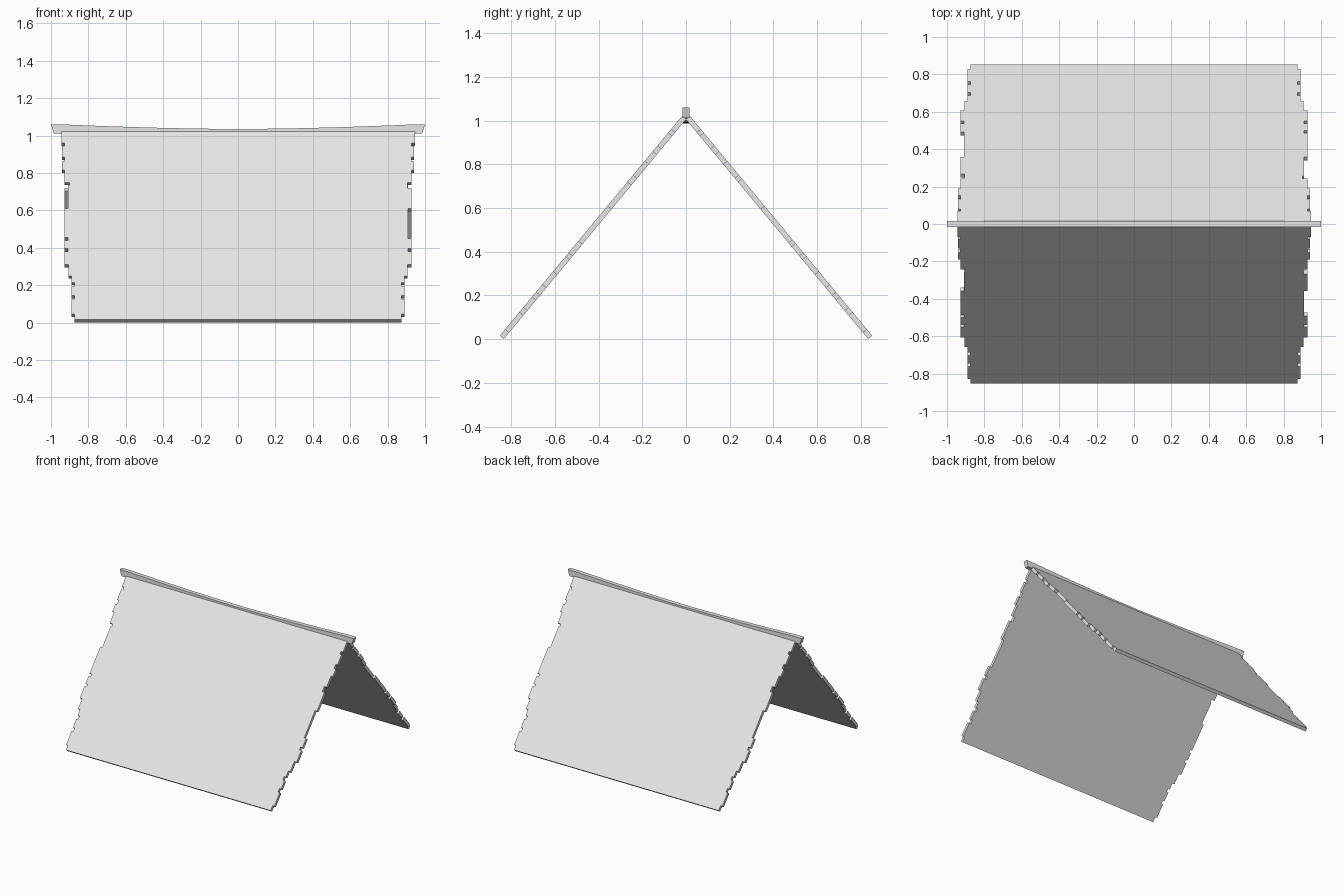
import bpy
import bmesh
from math import pi
from mathutils import Matrix, Vector

cube = bpy.data.objects.get("Cube")
if cube:
    bpy.data.objects.remove(cube)

grey = bpy.data.materials.new("pale_grey")
grey.use_nodes = True
grey.diffuse_color = (0.8, 0.8, 0.8, 1)
grey.node_tree.nodes["Principled BSDF"].inputs["Base Color"].default_value = (0.8, 0.8, 0.8, 1)

FOOT_Y, FOOT_Z, TOP_Z = -0.852, 0.016, 1.022
SLOPE = 1.205
THICK = 0.024


def extruded(name, outline, offset):
    """Solid made by sweeping a closed outline along an offset."""
    bm = bmesh.new()
    face = bm.faces.new([bm.verts.new(p) for p in outline])
    swept = bmesh.ops.extrude_face_region(bm, geom=[face])["geom"]
    bmesh.ops.translate(bm, vec=offset, verts=[v for v in swept if isinstance(v, bmesh.types.BMVert)])
    bmesh.ops.recalc_face_normals(bm, faces=bm.faces)
    mesh = bpy.data.meshes.new(name)
    bm.to_mesh(mesh)
    bm.free()
    mesh.materials.append(grey)
    obj = bpy.data.objects.new(name, mesh)
    bpy.context.collection.objects.link(obj)
    return obj


# Ragged shingle edges: each pair is the start height and half width of a step
lower = [(FOOT_Z, .875), (.045, .89), (.125, .875), (.145, .89), (.195, .875),
         (.215, .89), (.25, .907), (.31, .927), (.38, .91), (.395, .927)]
upper = [(.75, .927), (.815, .942), (.86, .928), (.885, .942), (.945, .928), (.96, .945)]
left_steps = lower + [(.45, .91), (.61, .927), (.72, .907)] + upper
right_steps = lower + [(.44, .91), (.455, .927), (.61, .91), (.735, .9)] + upper


def edge(steps, side):
    """Stepped edge running upward on one side of a panel."""
    ends = [z for z, x in steps[1:]] + [TOP_Z]
    points = []
    for (z, x), end in zip(steps, ends):
        for h in (z, end):
            points.append(Vector((side * x, FOOT_Y + (h - FOOT_Z) / SLOPE, h)))
    return points


# Two sloping panels, the rear one turned half round
outline = edge(left_steps, 1) + edge(right_steps, -1)[::-1]
inward = Vector((0, SLOPE, -1)).normalized() * THICK
front_panel = extruded("front_roof_panel", outline, inward)
back_panel = extruded("back_roof_panel", outline, inward)
back_panel.data.transform(Matrix.Rotation(pi, 4, 'Z'))

# Sagging ridge beam with flat, slanted ends
COUNT = 16
stations = [0.93 * (2 * i / COUNT - 1) for i in range(COUNT + 1)]


def sag(x):
    return 0.024 * (abs(x) / 0.93) ** 1.7


top = [Vector((-1, -0.016, 1.059))] + [Vector((x, -0.016, 1.035 + sag(x))) for x in stations]
top.append(Vector((1, -0.016, 1.059)))
bottom = [Vector((-0.985, -0.016, 1.011))] + [Vector((x, -0.016, 0.987 + sag(x))) for x in stations]
bottom.append(Vector((0.985, -0.016, 1.011)))
extruded("ridge_beam", top + bottom[::-1], Vector((0, 0.032, 0)))
